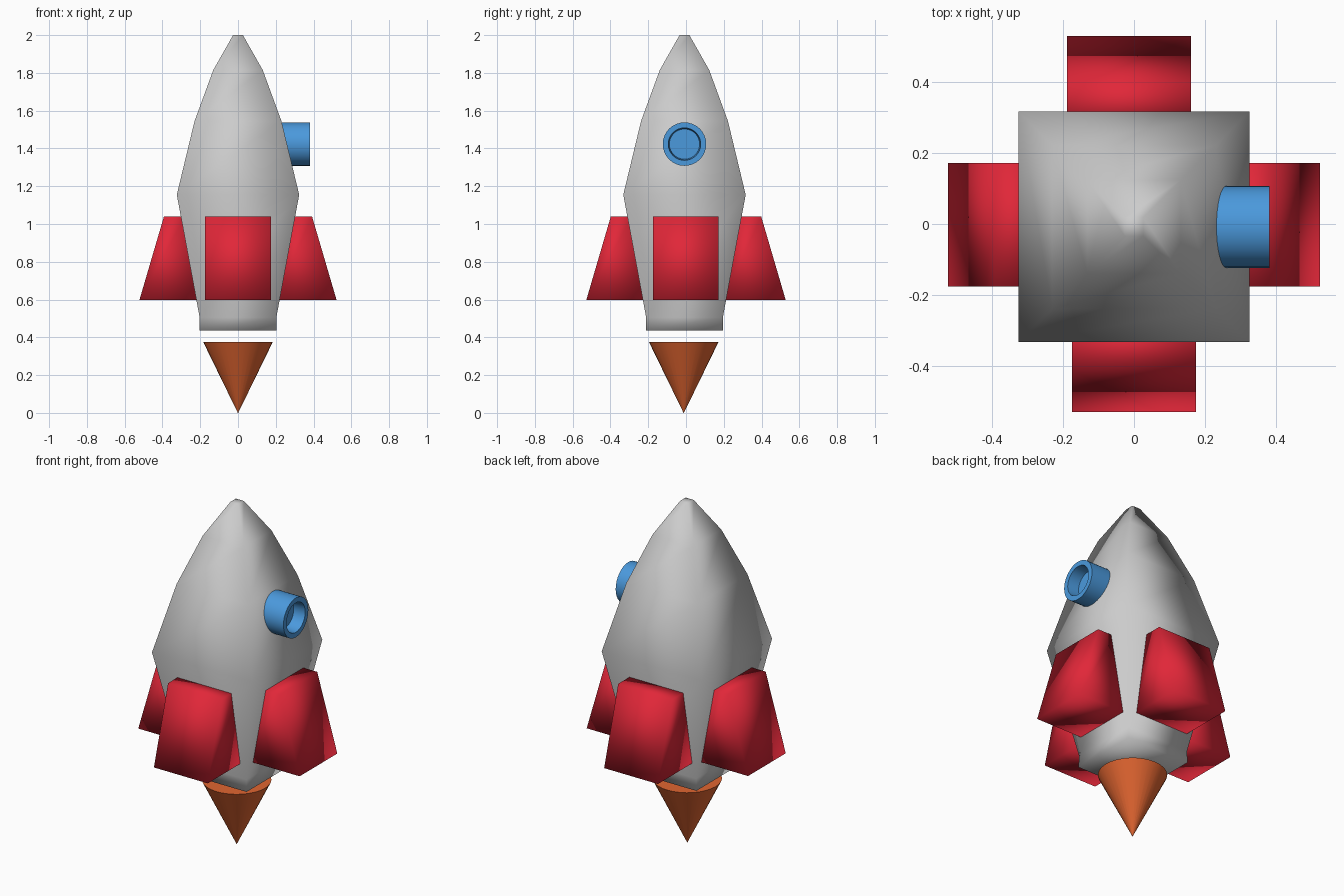
import bpy, math
from mathutils import Matrix

if "Cube" in bpy.data.objects:
    bpy.data.objects.remove(bpy.data.objects["Cube"])


def material(name, rgb):
    m = bpy.data.materials.new(name)
    m.diffuse_color = (*rgb, 1)
    m.use_nodes = True
    m.node_tree.nodes["Principled BSDF"].inputs["Base Color"].default_value = m.diffuse_color
    return m


def make(name, verts, faces, mat=None, angle=None):
    """Mesh object; fully smooth, or smooth by angle when one is given."""
    me = bpy.data.meshes.new(name)
    me.from_pydata(verts, [], faces)
    ob = bpy.data.objects.new(name, me)
    bpy.context.collection.objects.link(ob)
    if mat:
        me.materials.append(mat)
    me.shade_smooth()
    if angle:
        bpy.ops.object.select_all(action='DESELECT')
        ob.select_set(True)
        bpy.context.view_layer.objects.active = ob
        bpy.ops.object.shade_smooth_by_angle(angle=math.radians(angle))
    return ob


def lathe(profile, sides, phase=0.0):
    """Stack (radius, height) rings around z and cap both ends."""
    verts = [(r * math.cos(phase + math.tau * i / sides),
              r * math.sin(phase + math.tau * i / sides), z)
             for r, z in profile for i in range(sides)]
    faces = [(k * sides + i, k * sides + (i + 1) % sides,
              (k + 1) * sides + (i + 1) % sides, (k + 1) * sides + i)
             for k in range(len(profile) - 1) for i in range(sides)]
    faces.append(tuple(reversed(range(sides))))
    top = (len(profile) - 1) * sides
    faces.append(tuple(range(top, top + sides)))
    return verts, faces


red = material("red", (0.75, 0.02, 0.04))
blue = material("blue", (0.07, 0.32, 0.72))
orange = material("orange", (0.75, 0.13, 0.03))
CY = -0.008

# Square hull: (half width, height)
hull = [(0.205, 0.435), (0.203, 0.505), (0.324, 1.155),
        (0.23, 1.545), (0.131, 1.815), (0.026, 2.0)]
body = make("body", *lathe([(w * math.sqrt(2), z) for w, z in hull], 4, math.pi / 4))
body.location.y = CY

# Four wedge fins around the hull: (outward distance, height)
section = [(0.19, 0.597), (0.522, 0.597), (0.392, 1.04), (0.28, 1.04)]
fin_verts = [(d, y, z) for y in (-0.174, 0.174) for d, z in section]
fin_faces = [(0, 1, 2, 3), (7, 6, 5, 4)] + \
            [(i, i + 4, (i + 1) % 4 + 4, (i + 1) % 4) for i in range(4)]
for i, side in enumerate(("right", "back", "left", "front")):
    fin = make("fin_" + side, fin_verts, fin_faces, red)
    shift = {"back": (-0.014, 0.006, 0), "front": (0, -0.006, 0)}.get(side, (0, -0.002, 0))
    fin.matrix_world = Matrix.Translation(shift) @ Matrix.Rotation(i * math.pi / 2, 4, 'Z')

# Exhaust flame: round cone pointing down
flame = make("flame", *lathe([(0.001, 0.0), (0.184, 0.375)], 32), orange, 40)
flame.location.y = CY - 0.004

# Round porthole on the right side, with a recessed pane
port = make("porthole", *lathe([(0.115, 0.18), (0.115, 0.38), (0.086, 0.38),
                                (0.08, 0.31)], 32), blue, 40)
port.matrix_world = Matrix.Translation((0, CY, 1.423)) @ Matrix.Rotation(math.pi / 2, 4, 'Y')
